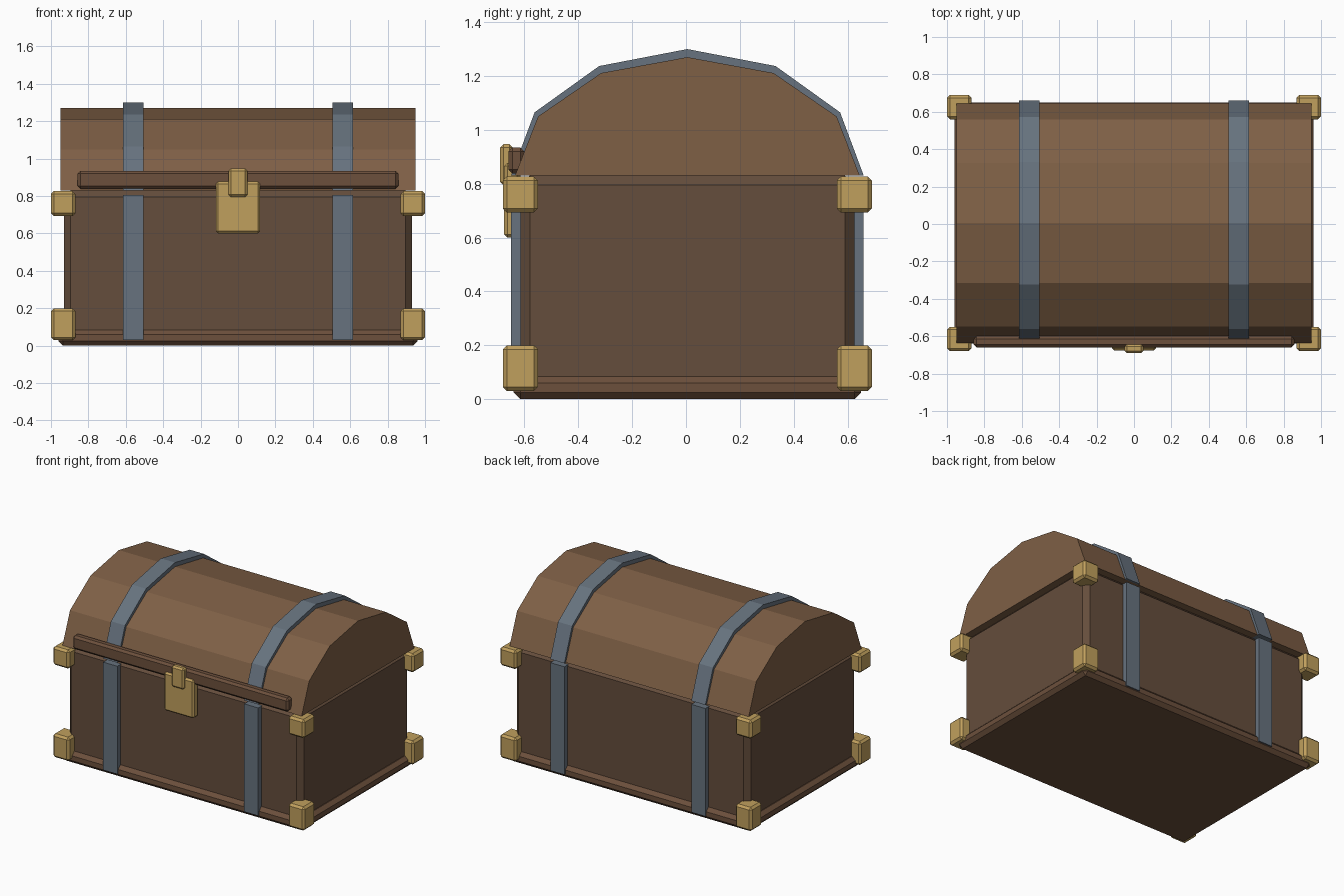
import bpy, bmesh
from math import sin, cos, pi

if "Cube" in bpy.data.objects:
    bpy.data.objects.remove(bpy.data.objects["Cube"])

YC = 0.005  # chest centre line in y (the lock sticks out in front)


def material(name, rgb):
    m = bpy.data.materials.new(name)
    m.diffuse_color = (*rgb, 1)
    m.use_nodes = True
    m.node_tree.nodes["Principled BSDF"].inputs["Base Color"].default_value = m.diffuse_color
    return m


WOOD = material("dark_wood", (0.13, 0.075, 0.045))
LID = material("lid_wood", (0.21, 0.115, 0.06))
TRIM = material("trim_wood", (0.15, 0.08, 0.045))
STEEL = material("steel", (0.135, 0.17, 0.21))
BRASS = material("brass", (0.53, 0.35, 0.11))


def finish(name, bm, mat):
    bmesh.ops.recalc_face_normals(bm, faces=bm.faces[:])
    mesh = bpy.data.meshes.new(name)
    bm.to_mesh(mesh)
    bm.free()
    mesh.materials.append(mat)
    ob = bpy.data.objects.new(name, mesh)
    bpy.context.collection.objects.link(ob)
    return ob


def box(name, x, y, z, mat, bevel=0.0):
    """Box from (min, max) ranges with a one-segment chamfer."""
    bm = bmesh.new()
    bmesh.ops.create_cube(bm, size=1)
    for v in bm.verts:
        for i, (a, b) in enumerate((x, y, z)):
            v.co[i] = (a + b) / 2 + v.co[i] * (b - a)
    ob = finish(name, bm, mat)
    if bevel:
        mod = ob.modifiers.new("chamfer", "BEVEL")
        mod.width = bevel
        mod.segments = 1
    return ob


def vault(name, x, a, b, mat, z0=0.83, sides=6):
    """Half-ellipse profile extruded along x."""
    bm = bmesh.new()
    prof = [(YC + a * cos(pi * i / sides), z0 + b * sin(pi * i / sides))
            for i in range(sides + 1)]
    face = bm.faces.new([bm.verts.new((x[0], y, z)) for y, z in prof])
    ext = bmesh.ops.extrude_face_region(bm, geom=[face], use_keep_orig=True)
    for v in ext["geom"]:
        if isinstance(v, bmesh.types.BMVert):
            v.co.x = x[1]
    return finish(name, bm, mat)


# Body, base board and lid
box("body", (-0.93, 0.93), (YC - 0.62, YC + 0.62), (0.03, 0.83), WOOD, 0.035)
box("base_board", (-0.96, 0.96), (YC - 0.645, YC + 0.645), (0, 0.085), TRIM, 0.025)
vault("lid", (-0.95, 0.95), 0.64, 0.44, LID)

# Steel bands over the lid and straps down front and back
for sx, side in ((-1, "left"), (1, "right")):
    x = (sx * 0.56 - 0.056, sx * 0.56 + 0.056)
    vault(f"lid_band_{side}", x, 0.655, 0.47, STEEL)
    for sy, end in ((-1, "front"), (1, "back")):
        y = sorted((YC + sy * 0.60, YC + sy * 0.655))
        box(f"{end}_strap_{side}", x, y, (0.03, 0.805), STEEL)

        # Brass corner caps, bottom and top
        cx = sorted((sx * 0.87, sx * 1.0))
        cy = sorted((YC + sy * 0.555, YC + sy * 0.685))
        box(f"bottom_corner_{end}_{side}", cx, cy, (0.03, 0.20), BRASS, 0.015)
        box(f"top_corner_{end}_{side}", cx, cy, (0.693, 0.827), BRASS, 0.015)

# Front rail of the lid and the lock
box("lid_rail", (-0.857, 0.857), (-0.66, -0.60), (0.838, 0.935), TRIM, 0.015)
box("lock_plate", (-0.118, 0.118), (-0.675, -0.615), (0.60, 0.877), BRASS, 0.012)
box("hasp", (-0.05, 0.05), (-0.69, -0.643), (0.795, 0.947), BRASS, 0.012)
